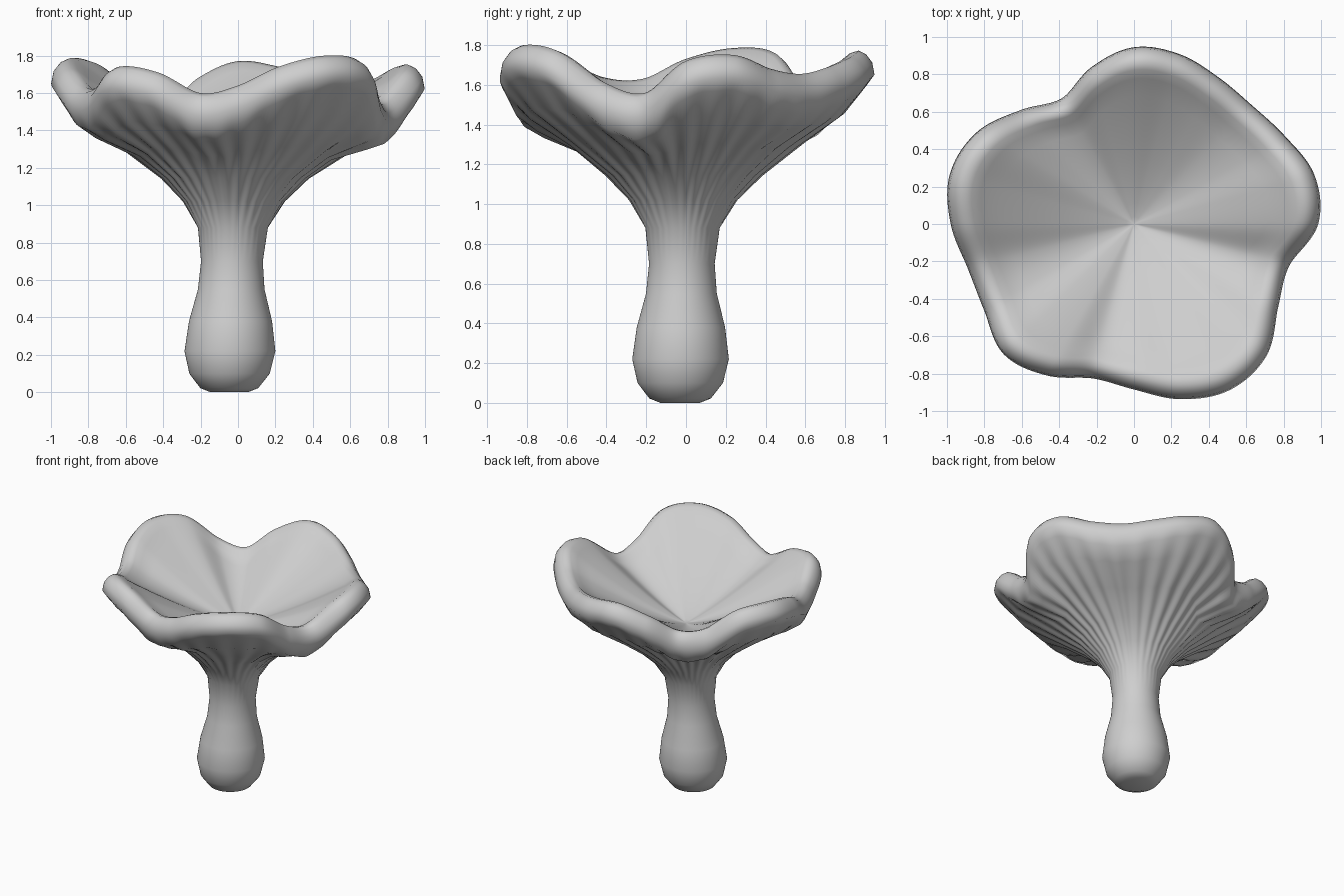
import bpy
import bmesh
from math import cos, sin, tau, floor

cube = bpy.data.objects.get("Cube")
if cube:
    bpy.data.objects.remove(cube, do_unlink=True)

SEGMENTS = 288
GILLS = 34
APEX = 1.29

# Cap rim radius and height, sampled evenly counter-clockwise from +x
RIM_RADIUS = [.985, 1.0, .935, .895, .905, .94, .945, .87, .775, .86, .975, 1.02,
              .98, .92, .925, .985, .935, .855, .885, .97, 1.025, 1.0, .89, .86]
RIM_HEIGHT = [1.72, 1.75, 1.68, 1.655, 1.69, 1.74, 1.77, 1.685, 1.56, 1.6, 1.76, 1.785,
              1.73, 1.63, 1.64, 1.74, 1.71, 1.6, 1.64, 1.745, 1.8, 1.77, 1.61, 1.56]

# Stem profile: radius, height
STEM = [(.1, 0), (.155, .022), (.215, .1), (.243, .22), (.222, .38),
        (.178, .55), (.165, .7), (.187, .88)]


def wave(samples, turn):
    """Smooth periodic interpolation; turn runs from 0 to 1."""
    n = len(samples)
    i = floor(turn * n)
    t = turn * n - i
    a, b, c, d = (samples[(i + k) % n] for k in (-1, 0, 1, 2))
    return b + t / 2 * (c - a + t * (2 * a - 5 * b + 4 * c - d + t * (3 * (b - c) + d - a)))


def section(turn):
    """One radial slice from the foot, over the rim, down to the cap centre."""
    rim, top = wave(RIM_RADIUS, turn), wave(RIM_HEIGHT, turn)
    gill = cos(GILLS * tau * turn + 1.5 * sin(3 * tau * turn))
    rise = top - 1.56
    points = list(STEM)
    # Gilled underside, fading out towards the lip
    points += [(.27 + .003 * gill, 1.02), (.39 + .005 * gill, 1.145 - .003 * gill),
               (.62 * rim, 1.25 + .28 * rise - .008 * gill),
               (.84 * rim, 1.305 + .74 * rise - .007 * gill),
               (.955 * rim, top - .225 + .23 * rise - .003 * gill)]
    # Rolled lip
    points += [(rim, top - .12), (.988 * rim, top - .06), (.955 * rim, top - .018),
               (.915 * rim, top), (.87 * rim, top - .013), (.82 * rim, top - .052)]
    # Bowl-shaped upper face
    drop = top - .052 - APEX
    points += [(s * .82 * rim, APEX + drop * s ** 1.3) for s in (.88, .75, .6, .45, .3, .15, .05)]
    return points


def axis(z):
    """The stem leans slightly off centre towards the foot."""
    lean = max(0, 1 - z / 1.25) ** .45
    return -.047 * lean, -.03 * lean


bm = bmesh.new()
slices = []
for i in range(SEGMENTS):
    turn = i / SEGMENTS
    column = []
    for r, z in section(turn):
        cx, cy = axis(z)
        column.append(bm.verts.new((cx + r * cos(tau * turn), cy + r * sin(tau * turn), z)))
    slices.append(column)

centre = bm.verts.new((0, 0, APEX))
for i, left in enumerate(slices):
    right = slices[(i + 1) % SEGMENTS]
    for j in range(len(left) - 1):
        bm.faces.new((left[j], right[j], right[j + 1], left[j + 1]))
    bm.faces.new((left[-1], right[-1], centre))
bm.faces.new([column[0] for column in reversed(slices)])
bmesh.ops.recalc_face_normals(bm, faces=bm.faces)

mesh = bpy.data.meshes.new("mushroom")
bm.to_mesh(mesh)
bm.free()
mushroom = bpy.data.objects.new("mushroom", mesh)
bpy.context.collection.objects.link(mushroom)

# Plain grey material
grey = bpy.data.materials.new("light grey")
grey.use_nodes = True
colour = (.62, .62, .62, 1)
grey.diffuse_color = colour
grey.node_tree.nodes["Principled BSDF"].inputs["Base Color"].default_value = colour
mesh.materials.append(grey)

bpy.ops.object.select_all(action="DESELECT")
mushroom.select_set(True)
bpy.context.view_layer.objects.active = mushroom
bpy.ops.object.shade_smooth_by_angle(angle=1.2)
